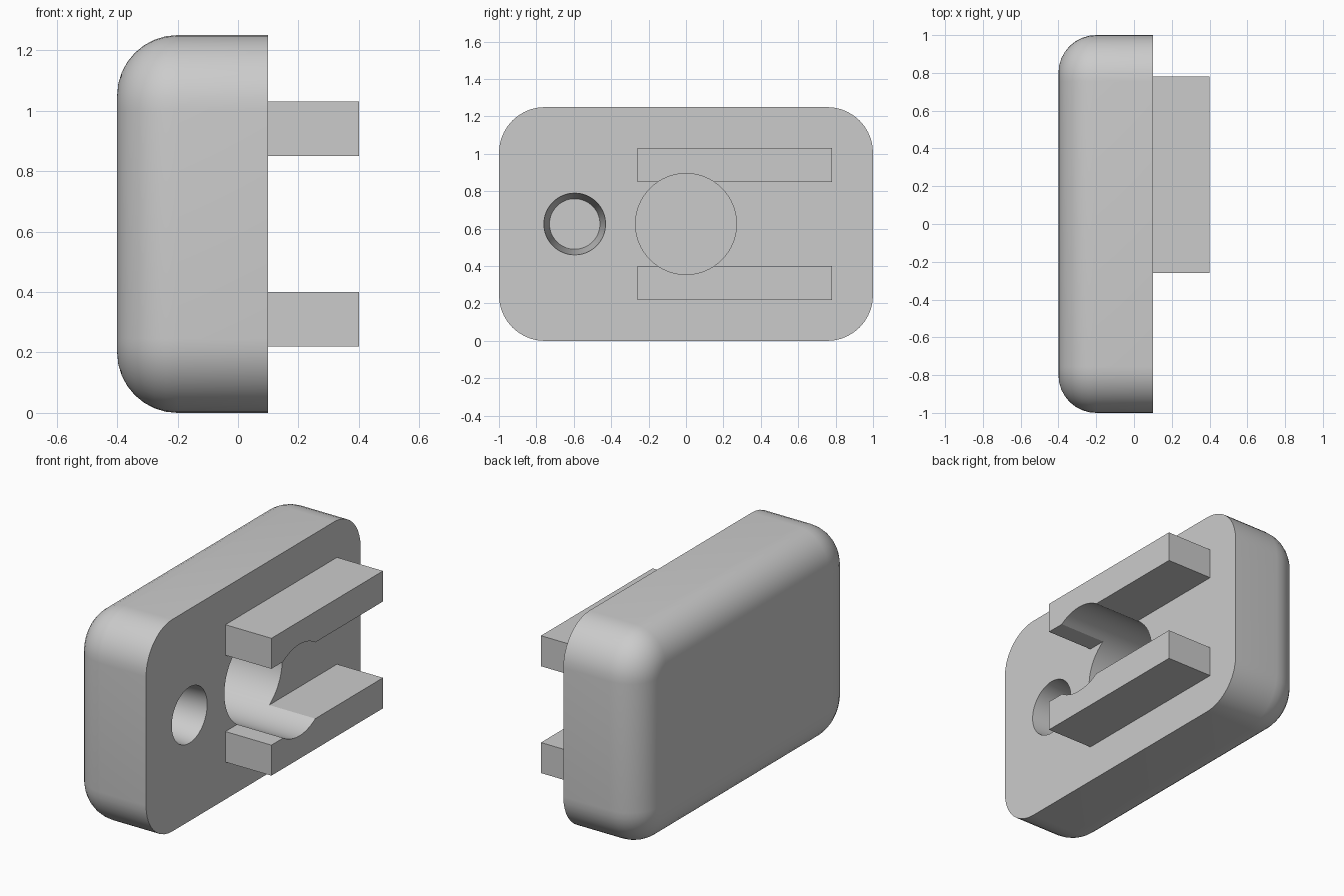
import bpy, bmesh
from math import pi, sin, cos, radians

if "Cube" in bpy.data.objects:
    bpy.data.objects.remove(bpy.data.objects["Cube"], do_unlink=True)

grey = bpy.data.materials.new("plain grey")
grey.use_nodes = True
colour = (0.6, 0.6, 0.6, 1)
grey.diffuse_color = colour
grey.node_tree.nodes["Principled BSDF"].inputs["Base Color"].default_value = colour

MID_Z = 0.625
FACE_X, BACK_X, BAR_X = 0.1, -0.4, 0.4


def loft(name, rings):
    """Skin a stack of equal rings and cap both ends."""
    bm = bmesh.new()
    loops = [[bm.verts.new(p) for p in ring] for ring in rings]
    n = len(loops[0])
    for a, b in zip(loops, loops[1:]):
        for i in range(n):
            j = (i + 1) % n
            bm.faces.new((a[i], a[j], b[j], b[i]))
    bm.faces.new(loops[0])
    bm.faces.new(loops[-1])
    bmesh.ops.recalc_face_normals(bm, faces=bm.faces)
    mesh = bpy.data.meshes.new(name)
    bm.to_mesh(mesh)
    bm.free()
    obj = bpy.data.objects.new(name, mesh)
    bpy.context.collection.objects.link(obj)
    mesh.materials.append(grey)
    return obj


def rounded_ring(x, half_y, half_z, r, steps=10):
    pts = []
    for q, (sy, sz) in enumerate([(1, 1), (-1, 1), (-1, -1), (1, -1)]):
        for k in range(steps + 1):
            a = (q + k / steps) * pi / 2
            pts.append((x, sy * (half_y - r) + r * cos(a),
                        MID_Z + sz * (half_z - r) + r * sin(a)))
    return pts


def cone(name, y, x0, r0, x1, r1, n=64):
    return loft(name, [[(x, y + r * cos(2 * pi * i / n), MID_Z + r * sin(2 * pi * i / n))
                        for i in range(n)] for x, r in ((x0, r0), (x1, r1))])


def activate(obj):
    bpy.ops.object.select_all(action="DESELECT")
    obj.select_set(True)
    bpy.context.view_layer.objects.active = obj


def cut(obj, cutter):
    mod = obj.modifiers.new("cut", "BOOLEAN")
    mod.operation, mod.solver, mod.object = "DIFFERENCE", "EXACT", cutter
    activate(obj)
    bpy.ops.object.modifier_apply(modifier=mod.name)


# Body: rounded slab with a soft fillet around its closed side
FILLET, CORNER = 0.2, 0.245
rings = [rounded_ring(FACE_X, 1, MID_Z, CORNER)]
for k in range(9):
    a = k / 8 * pi / 2
    inset = FILLET * (1 - cos(a))
    rings.append(rounded_ring(BACK_X + FILLET * (1 - sin(a)),
                              1 - inset, MID_Z - inset, CORNER - inset))
body = loft("body", rings)

# Two bars standing out from the flat face
bars = []
for name, z0 in (("upper_bar", 0.85), ("lower_bar", 0.22)):
    z1 = z0 + 0.18
    bars.append(loft(name, [[(x, -0.26, z0), (x, 0.78, z0), (x, 0.78, z1), (x, -0.26, z1)]
                            for x in (FACE_X, BAR_X)]))

# Large bore through the bars into the body, and a small tapered hole
bore = cone("bore_cutter", 0, -0.3, 0.27, 0.5, 0.27)
hole = cone("hole_cutter", -0.595, -0.3, 0.135, FACE_X + 0.1, 0.1725)
for part in [body] + bars:
    cut(part, bore)
cut(body, hole)
for cutter in (bore, hole):
    bpy.data.objects.remove(cutter, do_unlink=True)

for part in [body] + bars:
    activate(part)
    bpy.ops.object.shade_smooth_by_angle(angle=radians(30))
